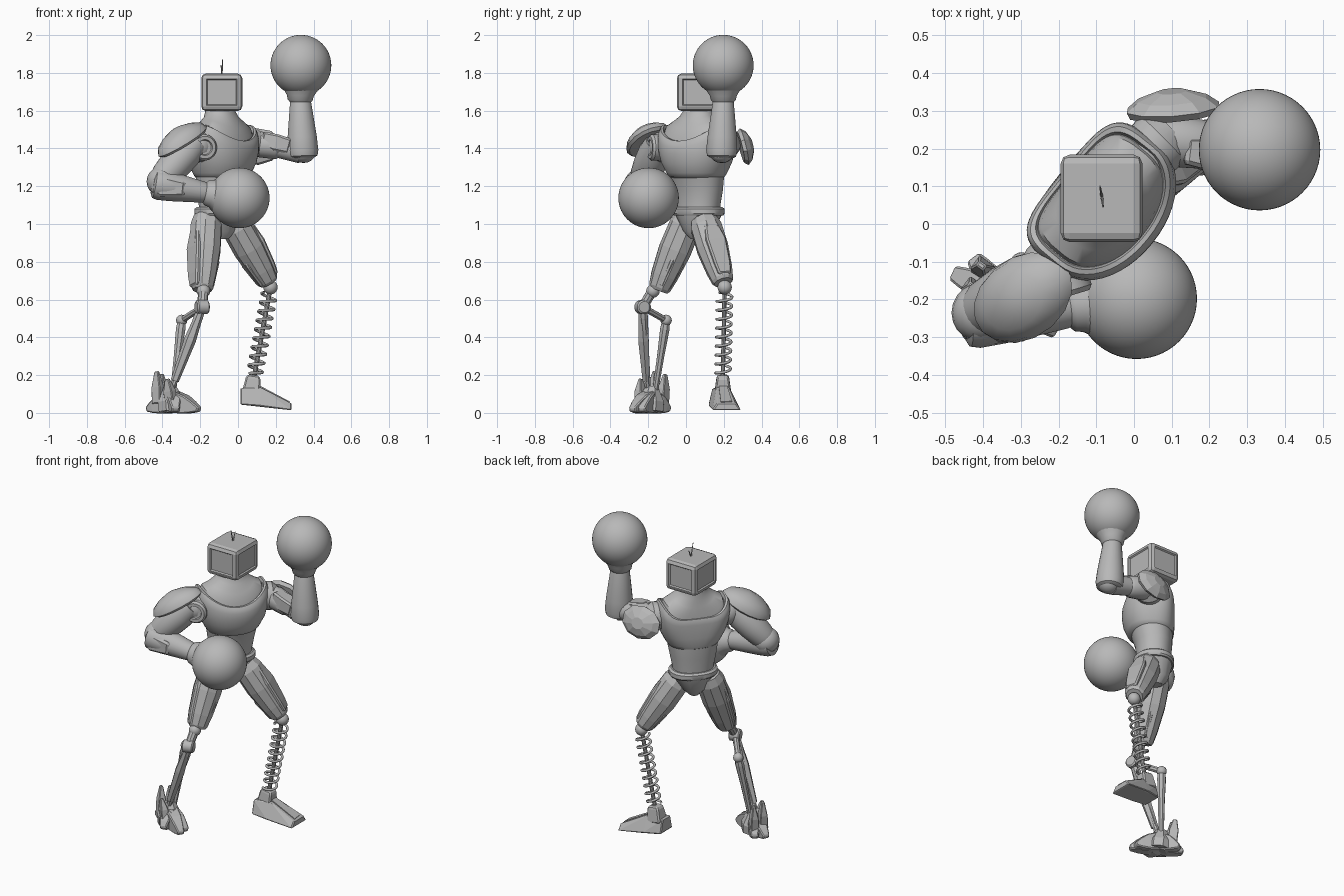
import bpy, bmesh, math
from mathutils import Vector, Matrix

if "Cube" in bpy.data.objects:
    bpy.data.objects.remove(bpy.data.objects["Cube"])

grey = bpy.data.materials.new("plain_grey")
grey.use_nodes = True
grey.diffuse_color = (0.48, 0.48, 0.48, 1)
grey.node_tree.nodes["Principled BSDF"].inputs["Base Color"].default_value = grey.diffuse_color


def finish(name, bm, smooth=True, bevel=0):
    bmesh.ops.recalc_face_normals(bm, faces=bm.faces)
    mesh = bpy.data.meshes.new(name)
    bm.to_mesh(mesh)
    bm.free()
    ob = bpy.data.objects.new(name, mesh)
    bpy.context.collection.objects.link(ob)
    mesh.materials.append(grey)
    if bevel:
        mod = ob.modifiers.new("bevel", "BEVEL")
        mod.width, mod.segments = bevel, 1
    if smooth:
        bpy.ops.object.select_all(action="DESELECT")
        ob.select_set(True)
        bpy.context.view_layer.objects.active = ob
        bpy.ops.object.shade_smooth_by_angle(angle=math.radians(35))
    return ob


def skin(bm, rings):
    """Join rings of vertices and cap both ends."""
    n = len(rings[0])
    for a, b in zip(rings, rings[1:]):
        for i in range(n):
            bm.faces.new((a[i], a[(i + 1) % n], b[(i + 1) % n], b[i]))
    bm.faces.new(rings[0])
    bm.faces.new(rings[-1])


def limb(name, p0, p1, stations, n=24, ref=(0, 1, 0), smooth=True, bevel=0):
    """Solid along p0-p1; stations are (t, radius) or (t, radius_ref, radius_side)."""
    p0, p1 = Vector(p0), Vector(p1)
    d = (p1 - p0).normalized()
    a = Vector(ref)
    a = (a - d * a.dot(d)).normalized()
    b = d.cross(a)
    k = math.sqrt(2) if n == 4 else 1
    bm = bmesh.new()
    rings = []
    for st in stations:
        c = p0.lerp(p1, st[0])
        ring = []
        for i in range(n):
            w = 2 * math.pi * (i + 0.5) / n
            ring.append(bm.verts.new(c + (a * math.cos(w) * st[1] + b * math.sin(w) * st[-1]) * k))
        rings.append(ring)
    skin(bm, rings)
    return finish(name, bm, smooth, bevel)


def ball(name, centre, r, seg=20):
    bm = bmesh.new()
    bmesh.ops.create_uvsphere(bm, u_segments=seg, v_segments=seg // 2, radius=r,
                              matrix=Matrix.Translation(centre))
    return finish(name, bm)


def hull(name, pts, bevel=0):
    bm = bmesh.new()
    for p in pts:
        bm.verts.new(p)
    bmesh.ops.convex_hull(bm, input=bm.verts[:])
    return finish(name, bm, False, bevel)


# Torso: lofted about an axis turned towards the model's left
TURN = math.radians(51)
SIDE = Vector((math.cos(TURN), math.sin(TURN), 0))
FORE = Vector((math.sin(TURN), -math.cos(TURN), 0))
CORE = Vector((-0.095, 0.065, 0))


def torso(name, rows, n=48):
    """rows: z, half width, half depth, forward offset, back squareness, dip at front and back."""
    bm = bmesh.new()
    rings = []
    for z, w, d, off, square, dip in rows:
        ring = []
        for i in range(n):
            c, s = math.cos(2 * math.pi * i / n), math.sin(2 * math.pi * i / n)
            e = 2 / (square if s < 0 else 2.1)
            u = math.copysign(abs(c) ** e, c) * w
            f = math.copysign(abs(s) ** e, s) * d + off
            ring.append(bm.verts.new(CORE + SIDE * u + FORE * f + Vector((0, 0, z - dip * s * s))))
        rings.append(ring)
    skin(bm, rings)
    return finish(name, bm)


torso("chest", [(1.24, .13, .11, .01, 2.2, 0), (1.25, .15, .128, .015, 2.4, 0), (1.27, .163, .138, .02, 2.6, 0),
                (1.33, .193, .15, .028, 3, .01), (1.40, .21, .153, .032, 3.6, .03),
                (1.465, .214, .152, .032, 4.2, .06), (1.505, .21, .148, .03, 4.5, .08),
                (1.525, .2, .14, .028, 4.5, .085), (1.525, .188, .13, .026, 4.2, .085),
                (1.505, .182, .125, .026, 4.2, .085)])
torso("collar_and_neck", [(1.49, .184, .127, .026, 4.2, .08), (1.525, .172, .122, .024, 3.8, .07),
                          (1.55, .13, .108, .018, 2.6, .045), (1.575, .095, .09, .008, 2, .02),
                          (1.6, .079, .077, 0, 2, 0), (1.64, .074, .074, 0, 2, 0)])
torso("waist", [(1.04, .12, .1, 0, 2.2, 0), (1.1, .122, .1, 0, 2.2, 0), (1.18, .138, .108, 0, 2.2, 0),
                (1.25, .15, .12, .01, 2.2, 0)])
torso("belt", [(1.045, .136, .112, 0, 2.3, 0), (1.055, .143, .119, 0, 2.3, 0), (1.08, .143, .119, 0, 2.3, 0),
               (1.09, .13, .108, 0, 2.3, 0)])
torso("pelvis", [(0.92, .03, .05, 0, 2.5, 0), (0.96, .07, .085, 0, 2.5, 0), (1.05, .13, .108, 0, 2.3, 0)], 16)

# Head: chamfered box with framed panels on its four sides
bm = bmesh.new()
bmesh.ops.create_cube(bm, size=1, matrix=Matrix.Translation((-.086, .068, 1.697))
                      @ Matrix.Diagonal((.217, .232, .198, 1)))
bmesh.ops.bevel(bm, geom=bm.edges[:], offset=.024, segments=2, affect="EDGES", profile=.5)
bm.normal_update()
sides = [f for f in bm.faces if f.calc_area() > .02 and abs(f.normal.z) < .1]
bmesh.ops.inset_individual(bm, faces=sides, thickness=.006, depth=0)
bmesh.ops.inset_individual(bm, faces=sides, thickness=.008, depth=-.008)
finish("head", bm, False)
limb("antenna_front", (-.085, .07, 1.79), (-.082, .045, 1.87), [(0, .004), (1, .002)], 6)
limb("antenna_back", (-.085, .07, 1.79), (-.09, .1, 1.84), [(0, .004), (1, .002)], 6)

# Ball hands with flared cuffs
LEFT_HAND, RIGHT_HAND = (.333, .197, 1.84), (.007, -.198, 1.138)
ball("left_hand_ball", LEFT_HAND, .161, 56)
ball("right_hand_ball", RIGHT_HAND, .16, 56)
CUFF = [(0, .05), (.15, .066), (.4, .072), (1, .11)]
limb("left_cuff", (.328, .198, 1.64), (.333, .197, 1.74), CUFF)
limb("right_cuff", (-.18, -.222, 1.168), (-.09, -.207, 1.15), CUFF)

# Left arm, raised
FOREARM = [(0, .06), (.03, .077), (.12, .083), (.35, .078), (.94, .056), (1, .05)]
limb("left_forearm", (.345, .188, 1.35), (.33, .198, 1.665), FOREARM)
ball("left_elbow", (.347, .188, 1.395), .072)
limb("left_upper_arm", (.07, .225, 1.43), (.345, .19, 1.38),
     [(0, .06), (.15, .07), (.5, .064), (.55, .055), (.95, .062)], 16)
limb("left_arm_plate", (.13, .195, 1.45), (.28, .175, 1.41), [(0, .035, .04), (.5, .045, .045), (1, .035, .04)],
     4, smooth=False, bevel=.01)
limb("left_shoulder", (.02, .17, 1.43), (.1, .25, 1.425), [(0, .08), (.7, .085), (1, .06)])
limb("left_shoulder_pad", (.105, .29, 1.405), (.1, .352, 1.42),
     [(0, .12, .085), (.3, .128, .1), (.7, .095, .078), (1, .04, .035)], 10, (1, -.2, 0), False)

# Right arm, bent across the front
limb("right_forearm", (-.45, -.25, 1.215), (-.165, -.22, 1.165), FOREARM)
ball("right_elbow", (-.405, -.235, 1.225), .079)
limb("right_elbow_guard", (-.455, -.265, 1.205), (-.28, -.28, 1.185),
     [(0, .035, .04), (.3, .05, .055), (1, .03, .04)], 4, (0, 1, 0), False, .012)
limb("right_upper_arm", (-.23, -.14, 1.43), (-.405, -.23, 1.235),
     [(0, .075), (.3, .088), (.6, .086), (.9, .076), (1, .066)])
ball("right_shoulder", (-.215, -.115, 1.41), .085)
limb("right_shoulder_disc", (-.2, -.11, 1.405), (-.175, -.192, 1.405),
     [(0, .07), (.85, .07), (1, .06), (1, .042), (.88, .038)])
limb("right_shoulder_pad", (-.287, -.193, 1.425), (-.33, -.21, 1.505),
     [(0, .145, .095), (.15, .162, .108), (.5, .145, .1), (.8, .095, .07), (1, .03, .025)],
     16, (.26, .17, .18))

# Thighs: faceted shells with raised outer plates
for name, hip, knee, out in (("right", (-.165, .015, 1.04), (-.19, -.145, .65), (-.7, -.5, 0)),
                             ("left", (-.025, .095, 1.02), (.163, .198, .69), (.6, .2, .5))):
    hip, knee, out = Vector(hip), Vector(knee), Vector(out).normalized()
    limb(name + "_thigh", hip, knee, [(0, .07), (.12, .085), (.45, .087), (.8, .072), (.96, .06), (1, .05)],
         10, out, False)
    limb(name + "_thigh_plate", hip.lerp(knee, .15) + out * .05, hip.lerp(knee, .95) + out * .035,
         [(0, .03, .035), (.35, .04, .055), (.8, .035, .045), (1, .028, .035)], 4, out, False, .008)
    limb(name + "_thigh_inner_plate", hip.lerp(knee, .4) - out * .04, hip.lerp(knee, .96) - out * .028,
         [(0, .025, .03), (.4, .04, .045), (1, .028, .035)], 4, out, False, .008)

# Left lower leg: knee ball, spring and wedge foot
KNEE, ANKLE = Vector((.172, .205, .665)), Vector((.085, .195, .19))
ball("left_knee", KNEE, .038)
limb("spring_rod", KNEE, ANKLE, [(0, .012), (1, .012)], 10)
axis = (ANKLE - KNEE).normalized()
right = axis.orthogonal().normalized()
front = axis.cross(right)
wire = bpy.data.curves.new("left_spring", "CURVE")
wire.dimensions, wire.bevel_depth, wire.bevel_resolution = "3D", .0075, 2
turns, steps = 9, 20
line = wire.splines.new("POLY")
line.points.add(turns * steps)
for i, pt in enumerate(line.points):
    w = 2 * math.pi * i / steps
    c = KNEE.lerp(ANKLE, .07 + .9 * i / (turns * steps))
    pt.co = (*(c + (right * math.cos(w) + front * math.sin(w)) * .04), 1)
wire.materials.append(grey)
bpy.context.collection.objects.link(bpy.data.objects.new("left_spring", wire))
limb("left_ankle", (.068, .195, .1), (.083, .195, .2), [(0, .048, .045), (.8, .04, .034), (1, .03, .028)],
     4, (1, 0, 0), False, .008)
foot = []
for x, y, z0, z1, w0, w1 in ((.012, .18, .045, .13, .06, .04), (.12, .195, .037, .135, .075, .035),
                             (.283, .215, .015, .05, .075, .05)):
    for s in (-1, 1):
        foot += [(x, y + s * w0, z0), (x, y + s * w1, z1)]
hull("left_foot", foot, .005)
limb("left_toe_ridge", (.1, .195, .13), (.268, .214, .052), [(0, .022, .02), (1, .03, .01)], 4, (0, 1, 0), False)

# Right lower leg: linked twin struts
PIVOT, REAR = (-.19, -.23, .56), (-.298, -.105, .49)
STRUT = [(0, .022), (.12, .027), (.45, .021), (1, .016)]
ball("right_knee", (-.183, -.175, .645), .036)
limb("right_knee_link", (-.183, -.175, .65), PIVOT, [(0, .028), (1, .026)], 10)
limb("right_knee_hub", (-.222, -.24, .56), (-.158, -.22, .56), [(0, .03), (.1, .038), (.9, .038), (1, .03)], 16)
limb("right_rear_link", PIVOT, REAR, [(0, .018), (1, .018)], 8)
ball("right_rear_joint", REAR, .03)
limb("right_shin_strut", PIVOT, (-.36, -.2, .1), STRUT, 8, smooth=False)
limb("right_shin_shell", (-.2, -.235, .53), (-.335, -.21, .17), [(0, .02), (.4, .032), (1, .022)], 6, smooth=False)
limb("right_calf_strut", REAR, (-.345, -.165, .1), STRUT, 8, smooth=False)

# Right foot: faceted core with splayed claws and ankle fins
MID = Vector((-.35, -.19, .04))
limb("right_foot_core", MID + Vector((0, 0, -.03)), MID + Vector((-.01, .01, .1)),
     [(0, .075), (.4, .075), (1, .035)], 8, smooth=False)
claws = [("inner_toe", (-.205, -.235)), ("middle_toe", (-.205, -.285)), ("outer_toe", (-.33, -.29)),
         ("heel_claw", (-.48, -.13)), ("side_claw", (-.425, -.09))]
for name, (x, y) in claws:
    tip = Vector((x, y, .018))
    limb("right_" + name, MID + Vector((0, 0, .025)), tip,
         [(0, .04, .055), (.45, .035, .05), (.75, .028, .032), (1, .02, .012)],
         4, (tip - MID).cross((0, 0, 1)), False, .006)
for name, base, top in (("outer", (-.42, -.18, .05), (-.43, -.165, .22)),
                        ("rear", (-.395, -.125, .05), (-.405, -.11, .205)),
                        ("front", (-.35, -.24, .05), (-.375, -.24, .18))):
    limb("right_ankle_fin_" + name, base, top, [(0, .028, .026), (.5, .028, .022), (1, .012, .008)],
         4, (.8, -.6, 0), False, .004)
